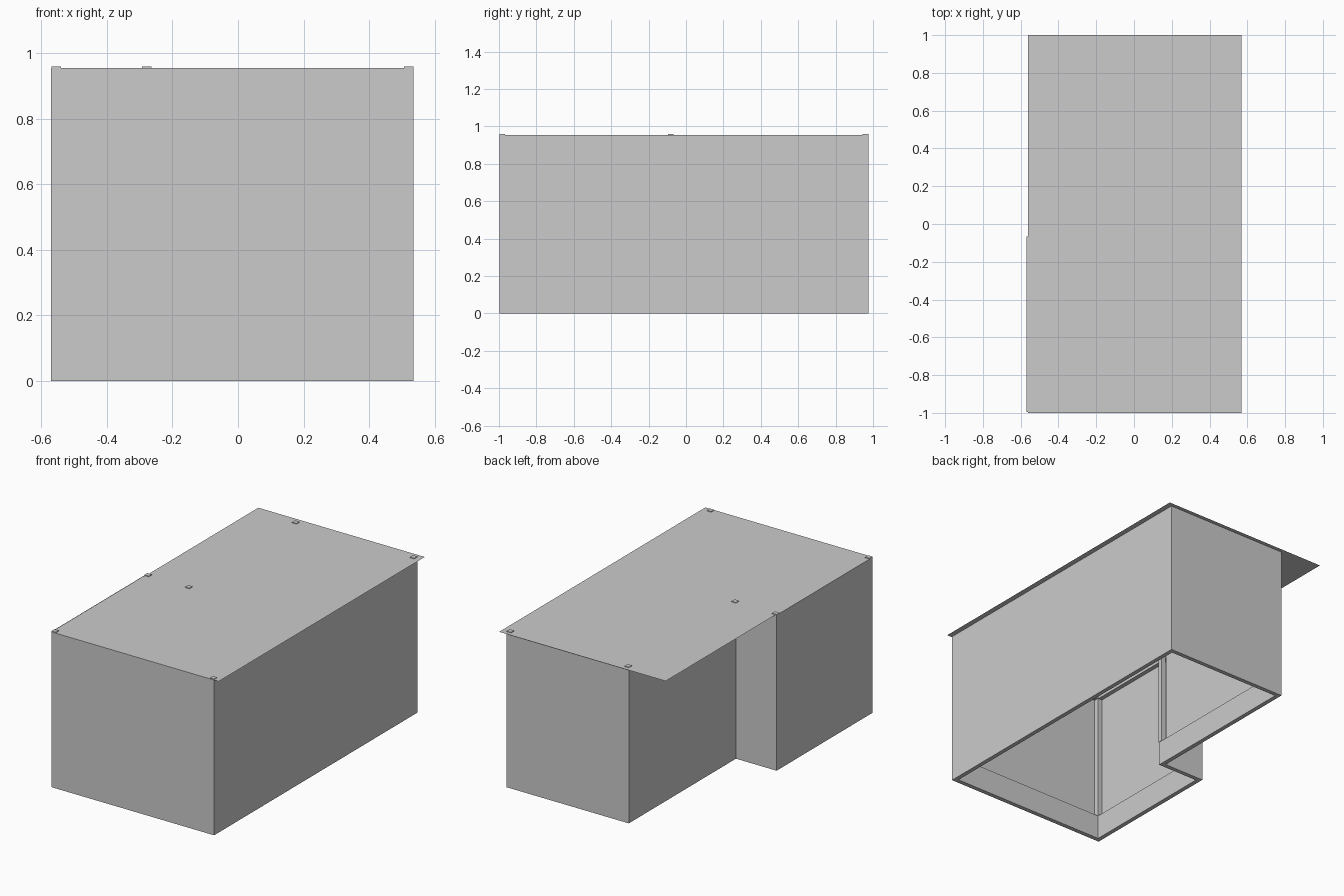
import bpy, bmesh
from mathutils import Vector

if "Cube" in bpy.data.objects:
    bpy.data.objects.remove(bpy.data.objects["Cube"])

H = 0.955        # wall height
PLINTH = 0.15    # plinth height
T = 0.027        # frame thickness
EPS = 0.001      # frame sits just inside the wall skin

# L-shaped floor outline, counter-clockwise
OUTLINE = [Vector(p) for p in [(-0.57, -0.997), (0.536, -0.997), (0.536, 0.975),
                               (-0.294, 0.975), (-0.294, -0.065), (-0.57, -0.065)]]


def offset(points, t):
    """Move an outline inwards by t."""
    out = []
    for i, p in enumerate(points):
        a = (p - points[i - 1]).normalized()
        b = (points[(i + 1) % len(points)] - p).normalized()
        out.append(p + t * (Vector((-a.y, a.x)) + Vector((-b.y, b.x))))
    return out


def finish(name, bm, recalc=True):
    if recalc:
        bmesh.ops.recalc_face_normals(bm, faces=bm.faces)
    mesh = bpy.data.meshes.new(name)
    bm.to_mesh(mesh)
    bm.free()
    obj = bpy.data.objects.new(name, mesh)
    bpy.context.collection.objects.link(obj)
    return obj


def ring(name, z0, z1):
    """Closed frame of thickness T following the outline."""
    bm = bmesh.new()
    outer, inner = offset(OUTLINE, EPS), offset(OUTLINE, T)
    loops = [[bm.verts.new((p.x, p.y, z)) for p in pts]
             for pts, z in ((outer, z0), (outer, z1), (inner, z1), (inner, z0))]
    n = len(OUTLINE)
    for k in range(4):
        a, b = loops[k], loops[(k + 1) % 4]
        for i in range(n):
            j = (i + 1) % n
            bm.faces.new((a[i], a[j], b[j], b[i]))
    finish(name, bm)


def box(name, lo, hi):
    bm = bmesh.new()
    bmesh.ops.create_cube(bm, size=1)
    for v in bm.verts:
        v.co = Vector(lo[i] if v.co[i] < 0 else hi[i] for i in range(3))
    finish(name, bm)


# Thin outer wall skin
bm = bmesh.new()
low = [bm.verts.new((p.x, p.y, 0)) for p in OUTLINE]
top = [bm.verts.new((p.x, p.y, H)) for p in OUTLINE]
for i in range(len(low)):
    j = (i + 1) % len(low)
    bm.faces.new((low[i], low[j], top[j], top[i]))
finish("outer_walls", bm, recalc=False)

# Plinth and top beams
ring("plinth", 0, PLINTH)
ring("top_beams", H - 0.025, H - EPS)

# Corner posts, rising slightly through the roof
for k, (p, q) in enumerate(zip(offset(OUTLINE, EPS / 2), offset(OUTLINE, T + 0.003))):
    box(f"corner_post_{k + 1}",
        (min(p.x, q.x), min(p.y, q.y), PLINTH),
        (max(p.x, q.x), max(p.y, q.y), H + 0.004))

# Flat roof sheet overhanging the notch
bm = bmesh.new()
bm.faces.new([bm.verts.new((x, y, H)) for x, y in
              ((-0.562, -1), (0.569, -1), (0.569, 1), (-0.562, 1))])
finish("roof", bm, recalc=False)
